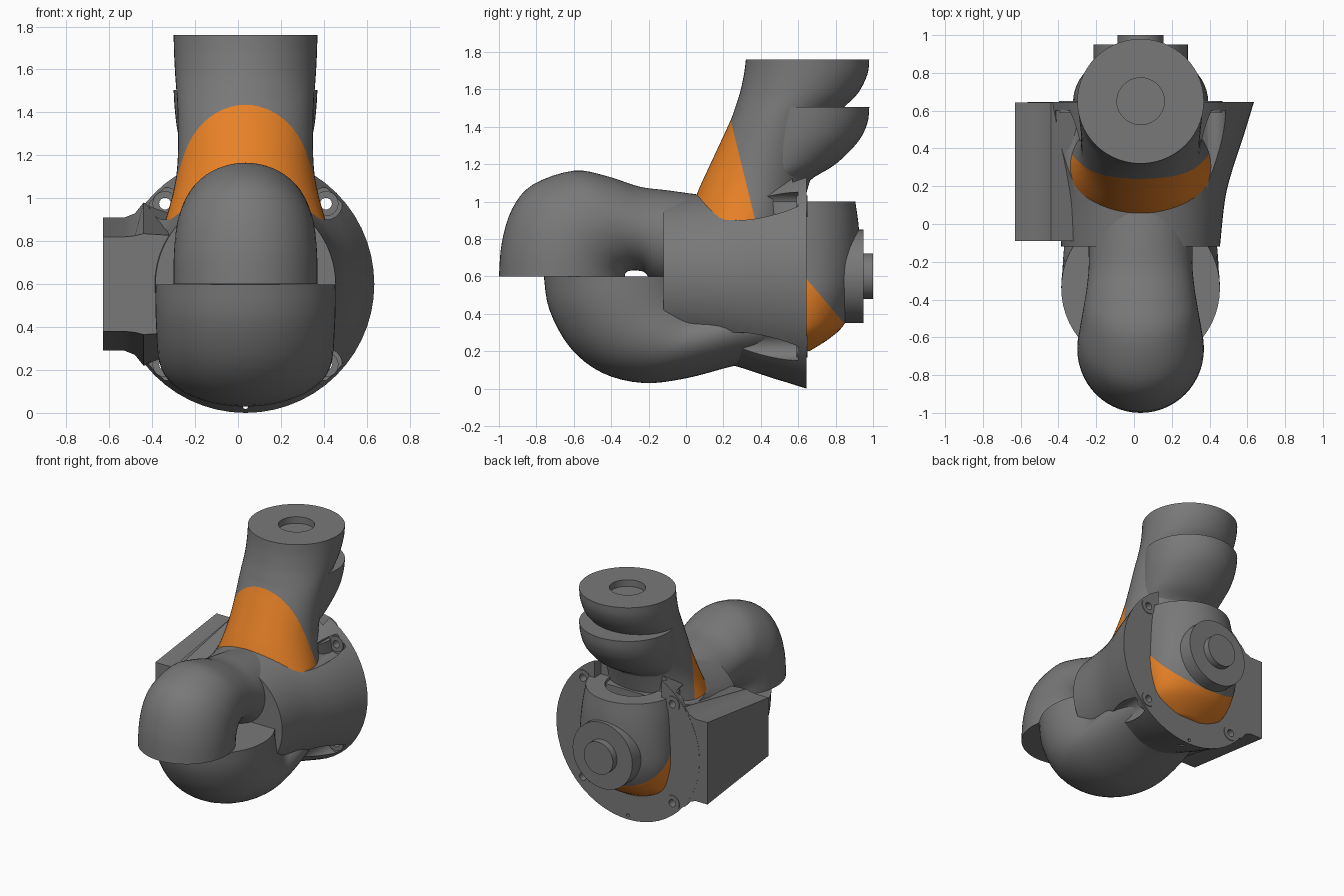
import bpy, bmesh, math
from mathutils import Vector

if "Cube" in bpy.data.objects:
    bpy.data.objects.remove(bpy.data.objects["Cube"], do_unlink=True)

CX, CZ, SEG = 0.035, 0.6, 56   # axis of the housing, sides per ring


def material(name, rgb):
    m = bpy.data.materials.new(name)
    m.use_nodes = True
    m.diffuse_color = (*rgb, 1)
    node = m.node_tree.nodes["Principled BSDF"]
    node.inputs["Base Color"].default_value = (*rgb, 1)
    node.inputs["Roughness"].default_value = 0.6
    return m


GREY = material("dark grey", (0.19, 0.19, 0.19))
ORANGE = material("orange", (0.8, 0.22, 0.02))


def make(name, bm):
    bmesh.ops.recalc_face_normals(bm, faces=bm.faces[:])
    me = bpy.data.meshes.new(name)
    bm.to_mesh(me)
    bm.free()
    ob = bpy.data.objects.new(name, me)
    bpy.context.collection.objects.link(ob)
    me.materials.append(GREY)
    me.materials.append(ORANGE)
    return ob


def smooth(ob, angle=35):
    bpy.ops.object.select_all(action='DESELECT')
    ob.select_set(True)
    bpy.context.view_layer.objects.active = ob
    bpy.ops.object.shade_smooth_by_angle(angle=math.radians(angle))


def spline(secs, steps):
    """Smoothly resample section tuples."""
    out = []
    for i in range(len(secs) - 1):
        p = [Vector(secs[min(max(k, 0), len(secs) - 1)]) for k in range(i - 1, i + 3)]
        for s in range(steps):
            t = s / steps
            out.append(p[1] + 0.5 * t * ((p[2] - p[0])
                       + t * (2 * p[0] - 5 * p[1] + 4 * p[2] - p[3])
                       + t * t * (3 * (p[1] - p[2]) + p[3] - p[0])))
    out.append(Vector(secs[-1]))
    return out


def loft(name, secs, steps=4, recess=None, paint=None, x=CX):
    """Skin elliptical sections (y1, z1, y2, z2, half width), with an optional
    round recess in the first end and an orange region behind a plane."""
    bm = bmesh.new()
    rings = []

    def ring(s, scale=1.0, dz=0.0):
        a, b = Vector((x, s[0], s[1])), Vector((x, s[2], s[3]))
        c, h = (a + b) / 2, (a - b) / 2
        vs = []
        for k in range(SEG):
            t = math.tau * k / SEG
            p = c + scale * (h * math.cos(t) + Vector((s[4] * math.sin(t), 0, 0)))
            vs.append(bm.verts.new(p + Vector((0, 0, dz))))
        rings.append(vs)

    pts = spline(secs, steps) if steps > 1 else secs
    if recess:
        ring(pts[0], recess[0], -recess[1])
        ring(pts[0], recess[0])
    for s in pts:
        ring(s)
    for r, q in zip(rings, rings[1:]):
        for k in range(SEG):
            n = (k + 1) % SEG
            bm.faces.new((r[k], r[n], q[n], q[k]))
    bm.faces.new(rings[0])
    bm.faces.new(rings[-1])
    if paint:
        co, no = Vector(paint[0]), Vector(paint[1])
        bmesh.ops.bisect_plane(bm, geom=bm.verts[:] + bm.edges[:] + bm.faces[:],
                               plane_co=co, plane_no=no)
        for f in bm.faces:
            f.material_index = int((f.calc_center_median() - co).dot(no) < 0)
    ob = make(name, bm)
    smooth(ob)
    return ob


def rod(name, x, z, r, y1, y2):
    return loft(name, [(y, z + r, y, z - r, r) for y in (y1, y2)], 1, x=x)


def levels(rows):
    """Horizontal sections: height, front, back, half width."""
    return [(f, z, b, z, w) for z, f, b, w in rows]


def box(name, lo, hi):
    bm = bmesh.new()
    bmesh.ops.create_cube(bm, size=1)
    for v in bm.verts:
        v.co = [l + (c + 0.5) * (h - l) for l, h, c in zip(lo, hi, v.co)]
    return make(name, bm)


def cut(ob, tool):
    mod = ob.modifiers.new("cut", 'BOOLEAN')
    mod.operation, mod.solver, mod.object = 'DIFFERENCE', 'EXACT', tool
    bpy.ops.object.select_all(action='DESELECT')
    bpy.context.view_layer.objects.active = ob
    ob.select_set(True)
    bpy.ops.object.modifier_apply(modifier=mod.name)
    bpy.data.objects.remove(tool, do_unlink=True)


# Flared housing with its rear flange
housing = loft("housing", [(y, CZ + r, y, CZ - r, r) for y, r in
               ((-0.12, 0.42), (0.13, 0.447), (0.29, 0.487), (0.45, 0.54), (0.645, 0.6))])
cut(housing, box("neck_notch", (CX - 0.28, 0.57, 0.98), (CX + 0.28, 0.8, 1.4)))

# Bolt pockets, pads and through holes at the four corners
for sx in (-1, 1):
    for sz in (-1, 1):
        x, z = CX + sx * 0.375, CZ + sz * 0.375
        cut(housing, rod("pocket_cutter", x, z, 0.075, 0.0, 0.6))
        cut(housing, rod("hole_cutter", x, z, 0.027, 0.5, 0.8))
        pad = rod("bolt_pad", x, z, 0.058, 0.59, 0.65)
        cut(pad, rod("pad_hole_cutter", x, z, 0.027, 0.5, 0.8))
        smooth(pad)
cut(housing, rod("lower_hole_cutter", CX, 0.03, 0.012, 0.5, 0.8))
smooth(housing)

# Side box, tapering to the front and flaring into the housing
bm = bmesh.new()
prev = None
for x, front, back in ((-0.63, 0.22, 0.31), (-0.53, 0.22, 0.31), (-0.48, 0.225, 0.33),
                       (-0.44, 0.235, 0.38), (-0.2, 0.22, 0.3)):
    cur = [bm.verts.new((x, y, CZ + s * h)) for y, h, s in
           ((-0.09, front, -1), (-0.09, front, 1), (0.643, back, 1), (0.643, back, -1))]
    if prev:
        for k in range(4):
            n = (k + 1) % 4
            bm.faces.new((prev[k], prev[n], cur[n], cur[k]))
    else:
        bm.faces.new(cur)
    prev = cur
bm.faces.new(prev)
smooth(make("side_box", bm))

# Front elbow turning down
loft("front_elbow", [
    (-1.0, 0.6, -0.325, 0.6, 0.335), (-0.985, 0.78, -0.325, 0.615, 0.335),
    (-0.93, 0.96, -0.315, 0.625, 0.33), (-0.82, 1.09, -0.3, 0.63, 0.32),
    (-0.6, 1.165, -0.275, 0.632, 0.3), (-0.42, 1.135, -0.25, 0.63, 0.285),
    (-0.25, 1.08, -0.22, 0.62, 0.275), (-0.1, 1.06, -0.15, 0.56, 0.275),
    (0.12, 1.03, 0.1, 0.5, 0.275)])

# Lower elbow turning up to a flat disc
loft("lower_elbow", [
    (-0.76, 0.599, 0.08, 0.599, 0.42), (-0.73, 0.42, 0.08, 0.56, 0.42),
    (-0.62, 0.22, 0.08, 0.53, 0.415), (-0.45, 0.085, 0.09, 0.5, 0.41),
    (-0.23, 0.03, 0.1, 0.47, 0.4), (0.0, 0.055, 0.13, 0.47, 0.39),
    (0.25, 0.12, 0.25, 0.5, 0.37), (0.45, 0.16, 0.45, 0.55, 0.34)])

# Upper neck with its orange front
loft("neck", levels([
    (1.76, 0.32, 0.98, 0.335), (1.68, 0.31, 0.97, 0.333), (1.58, 0.288, 0.92, 0.328),
    (1.5, 0.262, 0.84, 0.322), (1.42, 0.232, 0.76, 0.317), (1.2, 0.13, 0.69, 0.315),
    (1.05, 0.062, 0.645, 0.332), (0.88, 0.0, 0.6, 0.378)]),
    recess=(0.375, 0.05), paint=((CX, 0.24, 1.43), (0, 0.97, 0.238)))

# Second shell stepping out behind the neck
loft("neck_rear_shell", levels([
    (1.505, 0.32, 0.98, 0.335), (1.42, 0.31, 0.97, 0.33), (1.32, 0.3, 0.92, 0.318),
    (1.2, 0.27, 0.8, 0.29), (1.11, 0.22, 0.66, 0.27), (1.0, 0.18, 0.6, 0.25)]))

# Rear elbow with its orange underside, end disc and pin
loft("rear_elbow", levels([
    (1.0, 0.25, 0.905, 0.33), (0.85, 0.3, 0.925, 0.345), (0.65, 0.35, 0.93, 0.355),
    (0.5, 0.38, 0.91, 0.355), (0.35, 0.4, 0.85, 0.32), (0.27, 0.42, 0.77, 0.27),
    (0.2, 0.5, 0.66, 0.15)]),
    recess=(0.6, 0.1), paint=((CX, 0.65, 0.58), (0, 0.763, 0.646)))
for f in bpy.data.objects["rear_elbow"].data.polygons:
    below = f.center.z < 0.58 - 1.18 * (f.center.y - 0.65)
    f.material_index = int(below and f.center.z < 0.6)
rod("rear_disc", CX, CZ, 0.25, 0.7, 0.95)
rod("rear_pin", CX, CZ, 0.122, 0.9, 1.0)
